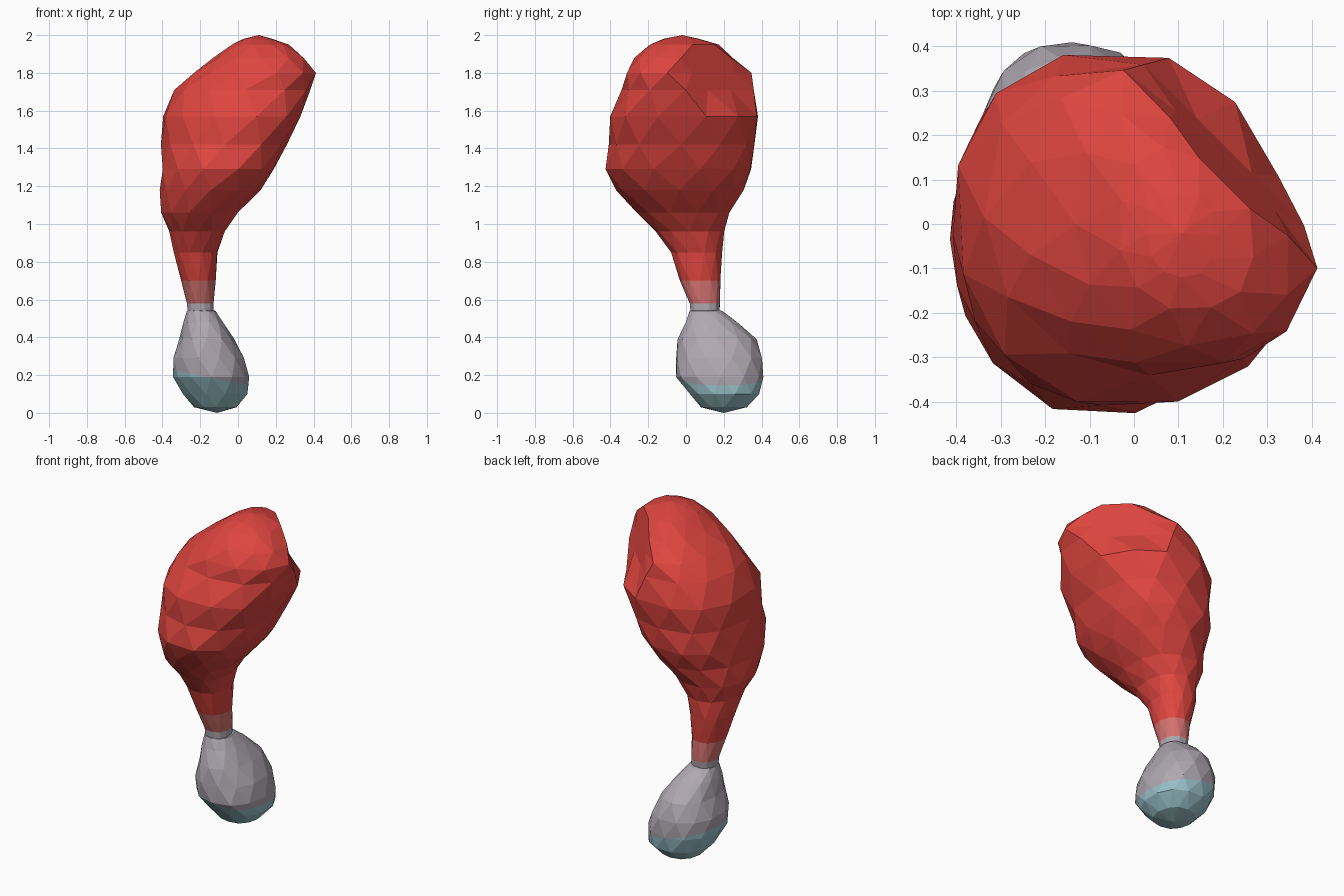
import bpy, bmesh, math, random
from mathutils import Vector

if "Cube" in bpy.data.objects:
    bpy.data.objects.remove(bpy.data.objects["Cube"])

random.seed(4)
SIDES = 12


def material(name, rgb):
    m = bpy.data.materials.new(name)
    m.diffuse_color = (*rgb, 1)
    m.use_nodes = True
    m.node_tree.nodes["Principled BSDF"].inputs["Base Color"].default_value = m.diffuse_color
    return m


red = material("meat red", (0.74, 0.06, 0.05))
pink = material("faded pink", (0.66, 0.17, 0.16))
grey = material("bone grey", (0.43, 0.39, 0.44))
teal = material("pale teal", (0.31, 0.52, 0.57))


def ring_points(z, x0, x1, y0, y1, turn, jitter, cut):
    """Rounded outline filling the given x and y limits at one height."""
    cx, cy, rx, ry = (x0 + x1) / 2, (y0 + y1) / 2, (x1 - x0) / 2, (y1 - y0) / 2
    pts = []
    for i in range(SIDES):
        a = math.tau * (i + turn) / SIDES
        c, s = math.cos(a), math.sin(a)
        # fuller front right and back left corners on the meat
        p = 0.78 if z > 1.25 and c * s < 0 else (1.0 if z > 1 and c < 0 else 0.9)
        k = 1.01 + 0.04 * turn + random.uniform(-jitter, jitter)
        x = cx + k * rx * math.copysign(abs(c) ** p, c)
        y = cy + k * ry * math.copysign(abs(s) ** p, s)
        over = x + y - cut
        if over > 0:                      # hollowed back right corner
            x, y = x - over / 2, y - over / 2
        over = 0.863 * x + 0.504 * y - 0.335
        if over > 0:                      # straight right flank
            x, y = x - over * 0.863, y - over * 0.504
        pts.append((x, y, z))
    return pts


def loft(name, rings, bottom, top, mats, jitter, cut_rule, paint, plane=None):
    """Skin the rings into a closed faceted body, then paint it by rule."""
    bm = bmesh.new()
    loops = []
    for n, r in enumerate(rings):
        pts = ring_points(*r, 0.5 * (n % 2), jitter, cut_rule(r[0]))
        loops.append([bm.verts.new(p) for p in pts])
    for n in range(len(loops) - 1):
        lo, hi = loops[n], loops[n + 1]
        for i in range(SIDES):
            j = (i + 1) % SIDES
            if n % 2 == 0:
                bm.faces.new((lo[i], lo[j], hi[i]))
                bm.faces.new((lo[j], hi[j], hi[i]))
            else:
                bm.faces.new((lo[i], lo[j], hi[j]))
                bm.faces.new((lo[i], hi[j], hi[i]))
    for loop, tip in ((loops[0], bottom), (loops[-1], top)):
        v = bm.verts.new(tip)
        for i in range(SIDES):
            bm.faces.new((loop[i], loop[(i + 1) % SIDES], v))
    if plane:
        geom = bm.verts[:] + bm.edges[:] + bm.faces[:]
        bmesh.ops.bisect_plane(bm, geom=geom, plane_co=plane[0], plane_no=plane[1])
    bmesh.ops.recalc_face_normals(bm, faces=bm.faces)
    for f in bm.faces:
        f.material_index = paint(f.calc_center_median())
    me = bpy.data.meshes.new(name)
    bm.to_mesh(me)
    bm.free()
    for m in mats:
        me.materials.append(m)
    ob = bpy.data.objects.new(name, me)
    bpy.context.collection.objects.link(ob)
    return ob


# Meat: leaning top heavy lump narrowing to the shank (z, x0, x1, y0, y1)
meat_rings = [
    (0.48, -0.26, -0.13, 0.03, 0.17),
    (0.58, -0.27, -0.13, 0.02, 0.18),
    (0.70, -0.30, -0.12, -0.03, 0.18),
    (0.85, -0.34, -0.11, -0.08, 0.19),
    (0.96, -0.36, -0.07, -0.16, 0.20),
    (1.06, -0.41, 0.00, -0.26, 0.23),
    (1.18, -0.41, 0.12, -0.37, 0.30),
    (1.29, -0.40, 0.19, -0.42, 0.34),
    (1.42, -0.40, 0.26, -0.41, 0.36),
    (1.57, -0.39, 0.33, -0.40, 0.38),
    (1.71, -0.33, 0.40, -0.34, 0.37),
    (1.80, -0.23, 0.41, -0.31, 0.35),
    (1.88, -0.13, 0.37, -0.27, 0.27),
    (1.95, -0.03, 0.27, -0.19, 0.17),
    (1.98, 0.03, 0.18, -0.12, 0.07),
]


def hollow(z):
    return 0.52 if z < 1.65 else 0.38 - 0.35 * (z - 1.71)


loft("meat", meat_rings, (-0.2, 0.1, 0.46), (0.11, -0.02, 2.0),
     (red, pink, grey), 0.015, hollow,
     lambda c: 0 if c.z > 0.70 else (1 if c.z > 0.58 else 2))

# Bone end: rounded knob with a teal underside along a tilted line
bone_rings = [
    (0.03, -0.23, -0.01, 0.08, 0.32),
    (0.10, -0.29, 0.05, 0.02, 0.39),
    (0.19, -0.34, 0.06, -0.05, 0.41),
    (0.29, -0.34, 0.03, -0.05, 0.40),
    (0.39, -0.31, -0.02, -0.04, 0.37),
    (0.48, -0.29, -0.08, 0.00, 0.27),
    (0.54, -0.27, -0.12, 0.02, 0.19),
]
line = Vector((-0.14, 0.19, 0.185))
tilt = Vector((0.2, 0, 1)).normalized()
loft("bone_end", bone_rings, (-0.11, 0.2, 0.0), (-0.2, 0.11, 0.56),
     (grey, teal), 0.015, lambda z: 9.0,
     lambda c: 0 if (c - line).dot(tilt) > 0 else 1, (line, tilt))
